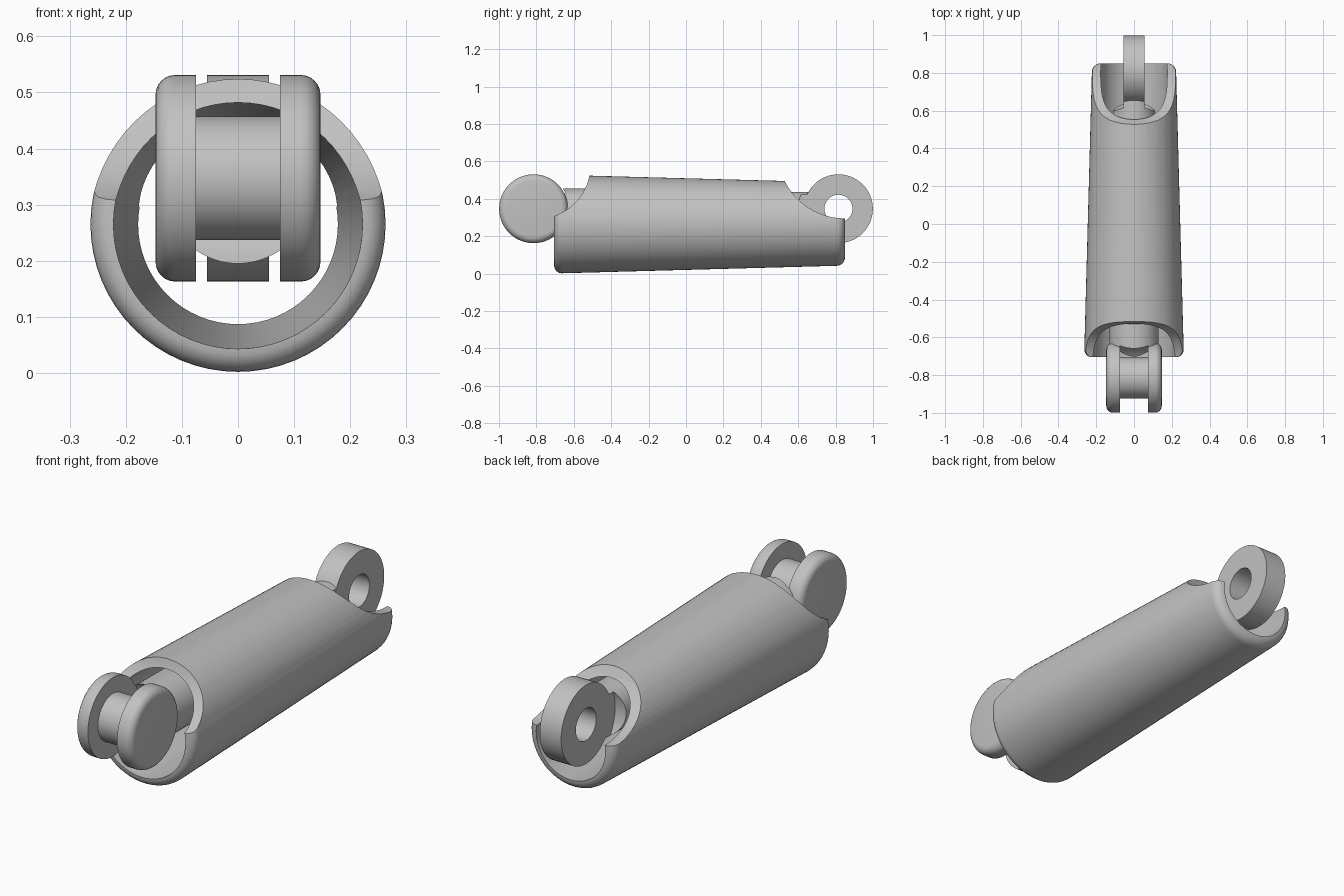
import bpy, bmesh, math
from mathutils import Vector

cube = bpy.data.objects.get("Cube")
if cube:
    bpy.data.objects.remove(cube, do_unlink=True)

grey = bpy.data.materials.new("light grey")
grey.use_nodes = True
colour = (0.54, 0.54, 0.54, 1)
grey.diffuse_color = colour
grey.node_tree.nodes["Principled BSDF"].inputs["Base Color"].default_value = colour

HINGE_Z, HINGE_Y, HINGE_R = 0.347, 0.815, 0.184


def lathe(name, profile, centre, axis="Y", sides=64, ring=False):
    """Spin (radius, distance) points about an axis; ring closes the profile."""
    bm = bmesh.new()
    rows = []
    for i in range(sides):
        a = 2 * math.pi * i / sides
        c, s = math.cos(a), math.sin(a)
        row = []
        for r, d in profile:
            p = (r * c, d, r * s) if axis == "Y" else (d, r * c, r * s)
            row.append(bm.verts.new(Vector(p) + Vector(centre)))
        rows.append(row)
    n = len(profile)
    for i in range(sides):
        a, b = rows[i], rows[(i + 1) % sides]
        for j in range(n if ring else n - 1):
            k = (j + 1) % n
            bm.faces.new((a[j], a[k], b[k], b[j]))
    bmesh.ops.remove_doubles(bm, verts=bm.verts, dist=1e-5)
    bmesh.ops.recalc_face_normals(bm, faces=bm.faces)
    if bm.calc_volume(signed=True) < 0:
        bmesh.ops.reverse_faces(bm, faces=bm.faces)
    mesh = bpy.data.meshes.new(name)
    bm.to_mesh(mesh)
    bm.free()
    mesh.materials.append(grey)
    obj = bpy.data.objects.new(name, mesh)
    bpy.context.collection.objects.link(obj)
    return obj


def pin(name, r, x0, x1, y, z):
    return lathe(name, [(0, x0), (r, x0), (r, x1), (0, x1)], (0, y, z), "X")


def activate(obj):
    bpy.ops.object.select_all(action="DESELECT")
    obj.select_set(True)
    bpy.context.view_layer.objects.active = obj


def cut(obj, cutter):
    mod = obj.modifiers.new("cut", "BOOLEAN")
    mod.operation, mod.solver, mod.object = "DIFFERENCE", "EXACT", cutter
    activate(obj)
    bpy.ops.object.modifier_apply(modifier=mod.name)
    bpy.data.objects.remove(cutter, do_unlink=True)


def smooth(obj):
    activate(obj)
    bpy.ops.object.shade_smooth_by_angle(angle=math.radians(35))


def fillet(r, d, size, start, end, steps=6):
    """Arc of points about (r, d), angles in degrees."""
    angles = [math.radians(start + (end - start) * i / steps) for i in range(steps + 1)]
    return [(r + size * math.cos(a), d + size * math.sin(a)) for a in angles]


# Hollow tapered sleeve with rounded ends and scooped upper openings
profile = fillet(0.222, -0.664, 0.041, -90, 0) + fillet(0.178, 0.805, 0.045, 0, 90)
sleeve = lathe("sleeve", profile, (0, 0, 0.265), ring=True)
cut(sleeve, pin("front_scoop", 0.29, -0.5, 0.5, -0.80, 0.582))
cut(sleeve, pin("back_scoop", 0.36, -0.5, 0.5, 0.85, 0.655))
smooth(sleeve)

# Inner rod, cupped between the front discs and beside the back ring
rod = lathe("inner_rod", [(0, -0.74), (0.13, -0.74), (0.13, -0.5), (0.112, 0.5),
                          (0.112, 0.715), (0, 0.715)], (0, 0, 0.325))
cut(rod, pin("front_cup", 0.19, -0.0755, 0.0755, -HINGE_Y, HINGE_Z))
for side in (-1, 1):
    x0, x1 = sorted((side * 0.0545, side * 0.3))
    cut(rod, pin("back_cup", 0.215, x0, x1, HINGE_Y, HINGE_Z))
smooth(rod)

# Front fork: two rounded discs joined by an axle
for side, label in ((1, "left"), (-1, "right")):
    edge = [(0, 0.075), (HINGE_R, 0.075)] + fillet(HINGE_R - 0.035, 0.112, 0.035, 0, 90)
    edge.append((0, 0.147))
    disc = lathe("front_disc_" + label, [(r, side * d) for r, d in edge],
                 (0, -HINGE_Y, HINGE_Z), "X")
    smooth(disc)
smooth(pin("front_axle", 0.11, -0.08, 0.08, -HINGE_Y, HINGE_Z))

# Back hinge ring with an open hole
ring = lathe("back_ring", [(0.075, -0.055), (HINGE_R, -0.055), (HINGE_R, 0.055),
                           (0.075, 0.055)], (0, HINGE_Y, HINGE_Z), "X", ring=True)
smooth(ring)
